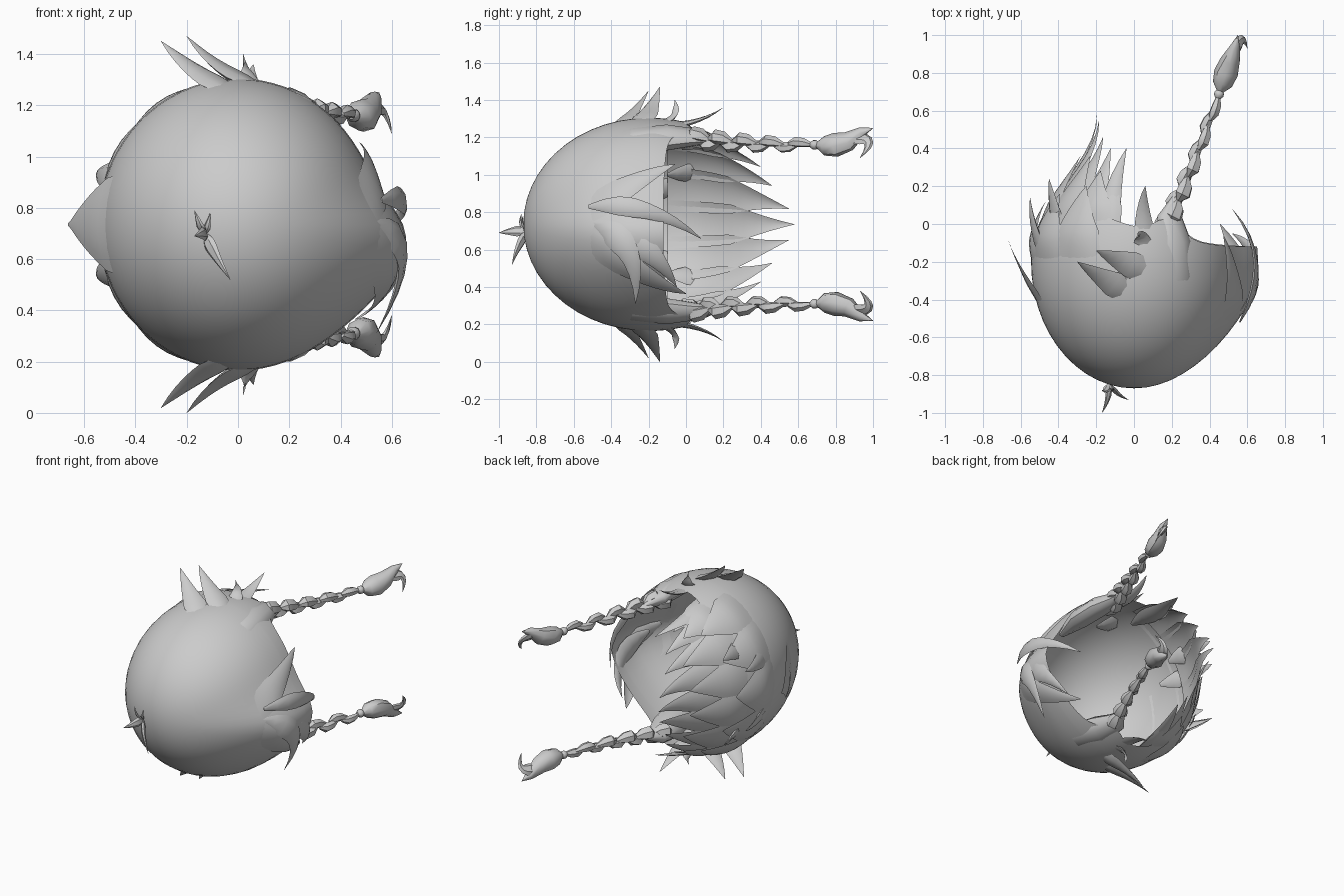
import bpy, bmesh, math
from mathutils import Vector

if "Cube" in bpy.data.objects:
    bpy.data.objects.remove(bpy.data.objects["Cube"])

ZC = 0.735  # mid height, the hair is mirrored about it
hair = bpy.data.materials.new("hair_grey")
hair.diffuse_color = (0.6, 0.6, 0.6, 1)
hair.use_nodes = True
hair.node_tree.nodes["Principled BSDF"].inputs["Base Color"].default_value = hair.diffuse_color


def finish(name, bm, angle=40):
    bmesh.ops.recalc_face_normals(bm, faces=bm.faces)
    me = bpy.data.meshes.new(name)
    bm.to_mesh(me)
    bm.free()
    me.materials.append(hair)
    me.shade_smooth()
    me.set_sharp_from_angle(angle=math.radians(angle))
    ob = bpy.data.objects.new(name, me)
    bpy.context.collection.objects.link(ob)
    return ob


def flip(p):
    return (p[0], p[1], 2 * ZC - p[2])


def envelope(deg, y, grow=0.0):
    """Point on the head-shaped envelope; 0 deg is +x (face), 90 deg is +z."""
    a = math.radians(deg)
    fx = fz = math.sqrt(max(0, 1 - ((y + 0.2) / 0.67) ** 2)) if y < -0.2 else 1 - 1.05 * (y + 0.2) ** 2
    if y > -0.2 and math.cos(a) < 0:  # nape draws in faster than the sides
        u = min(1, (y + 0.2) / 0.78) ** 1.1
        fx = 0.68 + 0.32 * math.cos(u * math.pi)
    d = (deg + 7 + 180) % 360 - 180
    swell = min(1, max(0, (y + 0.85) / 0.5))
    rx = 0.545 + 0.115 * swell * math.exp(-(d / (18 if d > 0 else 34)) ** 2)
    return Vector(((rx * fx + grow) * math.cos(a), y, ZC + (0.57 * fz + grow) * math.sin(a)))


def bezier(pts, n):
    a, b, c = map(Vector, pts)
    return [a * (1 - t) ** 2 + b * 2 * t * (1 - t) + c * t * t for t in (i / n for i in range(n + 1))]


def tube(name, path, widths, flat=1.0, sides=6, angle=40):
    """Tapered tube; its flat side faces away from the head axis."""
    bm = bmesh.new()
    rings = []
    for i, (p, w) in enumerate(zip(path, widths)):
        p = Vector(p)
        t = (Vector(path[min(i + 1, len(path) - 1)]) - Vector(path[max(i - 1, 0)])).normalized()
        out = Vector((p.x, 0.25 * min(p.y, 0), p.z - ZC))
        out = (out - t * out.dot(t)).normalized()
        side = t.cross(out)
        w = max(w, 0.001)
        rings.append([bm.verts.new(p + side * w * math.cos(k * math.tau / sides)
                                   + out * w * flat * math.sin(k * math.tau / sides)) for k in range(sides)])
    for r, s in zip(rings, rings[1:]):
        for k in range(sides):
            bm.faces.new((r[k], r[(k + 1) % sides], s[(k + 1) % sides], s[k]))
    bm.faces.new(rings[0])
    bm.faces.new(rings[-1])
    return finish(name, bm, angle)


def spike(name, a, b, c, w, flat=0.3):
    n = 8
    widths = [w * (0.2 + 0.8 * math.sin(t / 0.34 * math.pi / 2)) if t < 0.34 else w * ((1 - t) / 0.66) ** 0.85
              for t in (i / n for i in range(n + 1))]
    return tube(name, bezier((a, b, c), n), widths, flat)


def leaf(name, d0, y0, d1, y1, wdeg, lift, start=-0.004, wide=0.35, power=1.0, taper=0.8):
    """Pointed sheet lying on the envelope, rising by lift towards its tip."""
    bm = bmesh.new()
    n, m, rows = 10, 6, []
    for i in range(n + 1):
        u = i / n
        prof = 1 if u < wide else max(0.02, ((1 - u) / (1 - wide)) ** taper)
        row = []
        for j in range(m + 1):
            v = 2 * j / m - 1
            grow = start + (lift - start) * u ** power + 0.015 * (1 - v * v) * min(1, 3 * u) * prof
            row.append(bm.verts.new(envelope(d0 + (d1 - d0) * u + v * wdeg * prof, y0 + (y1 - y0) * u, grow)))
        rows.append(row)
    for r, s in zip(rows, rows[1:]):
        for j in range(m):
            bm.faces.new((r[j], r[j + 1], s[j + 1], s[j]))
    return finish(name, bm)


# Main cap: open shell, short over the face, longer at the braids and back
def rim(deg):
    back = 0.5 - 0.5 * math.cos(math.radians(deg))
    off = abs((deg + 180) % 360 - 180)
    y = -0.12 + 0.3 * back ** 1.5
    return y + 0.09 * math.exp(-((off - 70) / 11) ** 2)


bm = bmesh.new()
N, M = 72, 20
pole = bm.verts.new((0, -0.87, ZC))
prev = None
for j in range(1, M + 1):
    ring = []
    for k in range(N):
        deg = k * 360 / N
        if j <= 13:
            y = -0.2 - 0.67 * math.cos(j / 13 * math.pi / 2)
        else:
            y = -0.2 + (rim(deg) + 0.2) * (j - 13) / (M - 13)
        ring.append(bm.verts.new(envelope(deg, y)))
    for k in range(N):
        n = (k + 1) % N
        if prev:
            bm.faces.new((prev[k], prev[n], ring[n], ring[k]))
        else:
            bm.faces.new((pole, ring[n], ring[k]))
    prev = ring
finish("hair_cap", bm, 50)

# Long inner layer at the nape, then two shorter overlapping layers outside
inner = [(180, 180, 0.58, 14), (159, 159, 0.55, 14), (139, 138, 0.46, 13), (121, 120, 0.4, 11), (107, 108, 0.28, 9)]
middle = [(168, 168, 0.36, 15), (142, 143, 0.36, 15), (117, 121, 0.28, 13)]
outer = [(180, 180, 0.12, 18), (150, 153, 0.16, 16), (124, 128, 0.2, 15)]
for label, rows, y0, lift, start, wide in (("inner", inner, -0.1, 0.0, -0.03, 0.5),
                                           ("middle", middle, 0.0, 0.02, -0.004, 0.35),
                                           ("outer", outer, -0.2, 0.03, -0.004, 0.4)):
    for d0, d1, y1, w in rows:
        leaf(label + "_back_lock", d0, y0, d1, y1, w, lift, start, wide)
        if d0 != 180:
            leaf(label + "_back_lock", -d0, y0, -d1, y1, w, lift, start, wide)

# Single flick standing out at the back
leaf("back_flick", 180, -0.42, 180, -0.09, 20, 0.13, -0.004, 0.15, 1.4, 1.2)

# Side spikes, mirrored to both sides
sides = [((0.0, -0.38, 1.25), (-0.14, -0.3, 1.29), (-0.3, -0.2, 1.45), 0.075),
         ((0.1, -0.26, 1.27), (-0.06, -0.2, 1.31), (-0.2, -0.14, 1.47), 0.075),
         ((0.06, -0.2, 1.26), (0.04, -0.02, 1.28), (0.02, -0.06, 1.4), 0.05),
         ((0.08, -0.2, 1.26), (0.03, 0.05, 1.25), (0.06, 0.2, 1.36), 0.055),
         ((-0.15, -0.2, 1.24), (-0.15, 0.12, 1.22), (-0.04, 0.4, 1.14), 0.07),
         ((-0.44, -0.26, 0.92), (-0.55, -0.02, 0.93), (-0.55, 0.14, 0.94), 0.06),
         ((-0.38, -0.1, 1.0), (-0.43, 0.1, 1.02), (-0.45, 0.24, 1.03), 0.06)]
for a, b, c, w in sides:
    spike("side_spike", a, b, c, w)
    spike("side_spike", flip(a), flip(b), flip(c), w)

# Swept fringe over the face
leaf("fringe_sweep", 8, -0.55, 33, -0.06, 9, 0.03, -0.006, 0.3)
leaf("fringe_sweep", -8, -0.55, -40, 0.0, 10, 0.03, -0.006, 0.3)
fringe = [((0.56, -0.52, 0.83), (0.75, -0.2, 0.87), (0.52, 0.08, 0.66), 0.055),
          ((0.54, -0.5, 0.74), (0.74, -0.24, 0.66), (0.54, -0.27, 0.31), 0.075),
          ((0.56, -0.4, 0.72), (0.72, -0.16, 0.6), (0.52, -0.05, 0.4), 0.075)]
for a, b, c, w in fringe:
    spike("fringe_lock", a, b, c, w)

# Small crown cowlick
for b, c, w in [((-0.13, -0.93, 0.7), (-0.17, -1.0, 0.69), 0.03),
                ((-0.1, -0.9, 0.63), (-0.03, -0.93, 0.52), 0.03),
                ((-0.15, -0.9, 0.73), (-0.17, -0.88, 0.79), 0.02),
                ((-0.11, -0.89, 0.74), (-0.11, -0.87, 0.78), 0.015)]:
    spike("crown_lock", (-0.13, -0.845, 0.7), b, c, w, 0.5)

# Braids: gathered root, alternating lobes, tie and curled end tuft
for m in (lambda p: p, flip):
    def put(pts):
        return [m(tuple(p)) for p in pts]

    tube("braid_root", put([(0.24, -0.45, 1.13), (0.23, -0.28, 1.18), (0.21, -0.1, 1.2), (0.19, 0.04, 1.2),
                            (0.22, 0.14, 1.185)]), [0.03, 0.1, 0.1, 0.07, 0.02], 0.65, 10, 50)
    line = bezier(((0.17, -0.01, 1.2), (0.29, 0.25, 1.165), (0.445, 0.67, 1.16)), 10)
    for i in range(10):
        s = 1 if i % 2 else -1
        size = 0.052 - 0.0024 * i
        p, d = line[i], (line[i + 1] - line[i]).normalized()
        off = Vector((0.5 * s, -0.15 * s, 0.8 * s)) * size * 0.5
        lobe = [p + off * 0.5 - d * 0.04, p + off * 1.2, p + off + d * 0.045, p - off * 0.2 + d * 0.105]
        tube("braid_lobe", put(lobe), [0.012, size, size * 0.9, 0.008], 0.85, 6, 40)
    tube("braid_tie", put([(0.443, 0.665, 1.16), (0.448, 0.68, 1.16), (0.452, 0.695, 1.16), (0.457, 0.71, 1.16)]),
         [0.014, 0.026, 0.026, 0.014], 1, 10, 50)
    tube("braid_end", put([(0.455, 0.7, 1.16), (0.468, 0.74, 1.155), (0.487, 0.8, 1.16), (0.51, 0.87, 1.18),
                           (0.535, 0.94, 1.23), (0.55, 1.0, 1.25)]), [0.018, 0.055, 0.068, 0.055, 0.028, 0.001], 0.9, 8, 45)
    spike("braid_end_hook", *put([(0.5, 0.82, 1.18), (0.57, 1.06, 1.23), (0.6, 0.93, 1.09)]), 0.042, 0.5)
